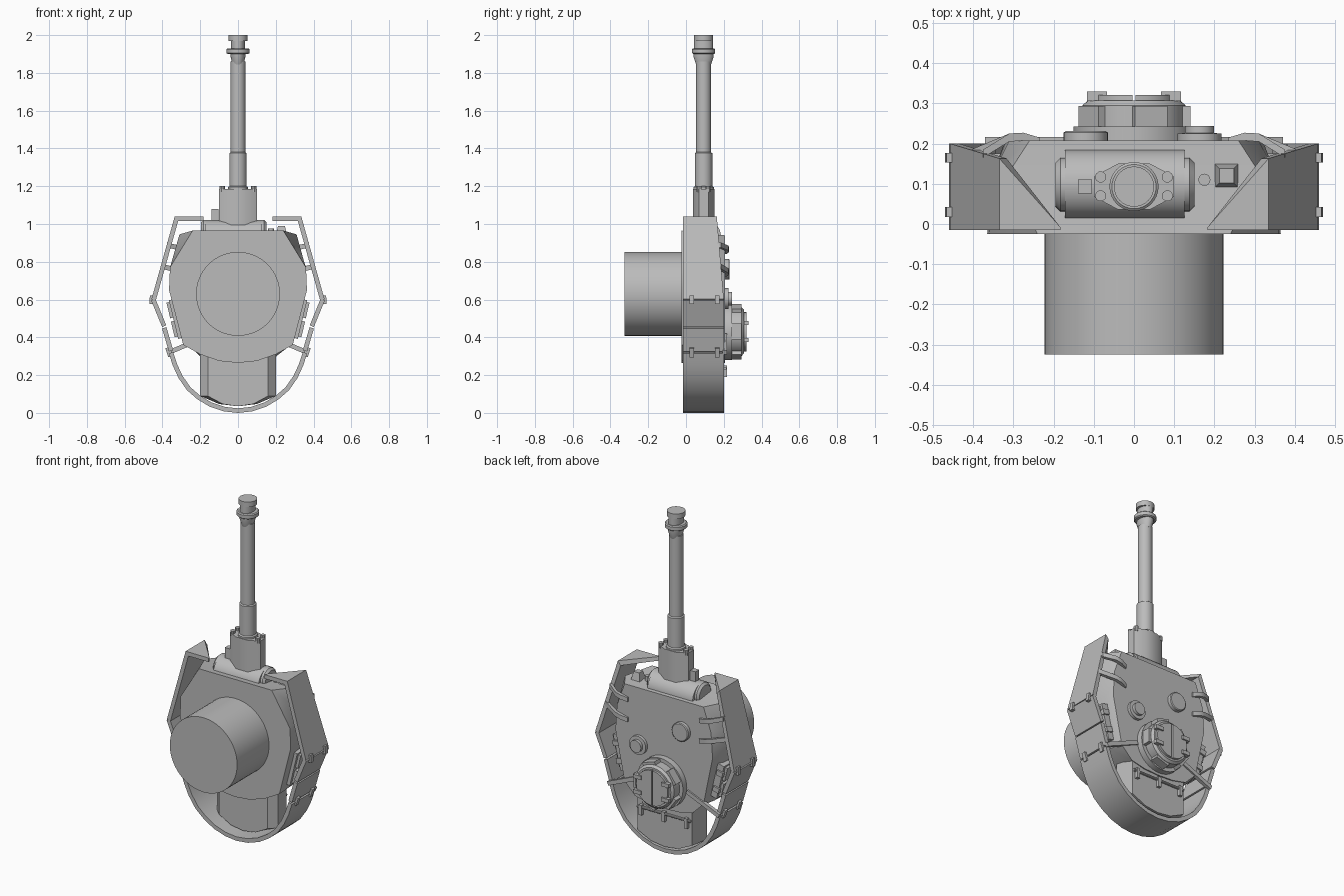
import bpy, bmesh, math
from mathutils import Matrix, Vector

if "Cube" in bpy.data.objects:
    bpy.data.objects.remove(bpy.data.objects["Cube"])

GREY = (0.5, 0.5, 0.5, 1)
mat = bpy.data.materials.new("plain grey")
mat.use_nodes = True
mat.diffuse_color = GREY
mat.node_tree.nodes["Principled BSDF"].inputs["Base Color"].default_value = GREY
parts = []


def finish(name, bm):
    bmesh.ops.recalc_face_normals(bm, faces=bm.faces)
    me = bpy.data.meshes.new(name)
    bm.to_mesh(me)
    bm.free()
    me.materials.append(mat)
    ob = bpy.data.objects.new(name, me)
    bpy.context.collection.objects.link(ob)
    parts.append(ob)
    return ob


def loft(name, rings, closed=False):
    """Skin matching rings of points; cap the ends, or join them if closed."""
    bm = bmesh.new()
    vs = [[bm.verts.new(p) for p in r] for r in rings]
    n = len(rings[0])
    for a, b in zip(vs, vs[1:]):
        for i in range(n):
            j = (i + 1) % n
            bm.faces.new((a[i], a[j], b[j], b[i]))
    bm.faces.new(vs[0])
    bm.faces.new(vs[-1])
    return finish(name, bm)


def box(name, loc, size, turn=0, taper=1):
    """Box turned about the y axis; taper shrinks its +z end."""
    bm = bmesh.new()
    bmesh.ops.create_cube(bm, size=1)
    for v in bm.verts:
        if v.co.z > 0:
            v.co.x *= taper
            v.co.y *= taper
        v.co = Vector(c * s for c, s in zip(v.co, size))
    bm.transform(Matrix.Translation(loc) @ Matrix.Rotation(turn, 4, 'Y'))
    return finish(name, bm)


def lathe(name, origin, axis, profile, segs=32, squash=1):
    """Turn a (radius, height) profile about an axis; squash narrows its x."""
    rot = Vector(axis).to_track_quat('Z', 'Y').to_matrix()
    o = Vector(origin)
    rings = []
    for r, h in profile:
        rings.append([o + rot @ Vector((r * squash * math.cos(math.tau * i / segs),
                                        r * math.sin(math.tau * i / segs), h))
                      for i in range(segs)])
    return loft(name, rings)


def mirrored(half):
    """Close a half outline of (x, z) points across x = 0."""
    return half + [(-x, z) for x, z in reversed(half) if x > 0]


def slab(name, layers):
    """Loft half outlines given as (y, half outline)."""
    return loft(name, [[(x, y, z) for x, z in mirrored(h)] for y, h in layers])


def plate(name, path, y0=-0.015, thick=0.024):
    """Upright sheet along (x, z, top y) points, thickened to its inner side."""
    pts = [Vector((x, z)) for x, z, t in path]
    rings = []
    for i, (x, z, top) in enumerate(path):
        dirs = [(pts[k + 1] - pts[k]).normalized() for k in (i - 1, i) if 0 <= k < len(pts) - 1]
        m = sum(dirs, Vector((0, 0))).normalized()
        nrm = Vector((m.y, -m.x)) * thick / max(m.dot(dirs[0]), 0.5)
        q = pts[i] + nrm
        rings.append([(x, y0, z), (x, top, z), (q.x, top, q.y), (q.x, y0, q.y)])
    return loft(name, rings)


# Turret shell, floor to roof
slab("turret_body", [
    (-0.025, [(.24, .965), (.36, .77), (.365, .65), (.29, .36), (.2, .31), (.1, .275), (0, .265)]),
    (0.13, [(.31, .945), (.35, .8), (.35, .65), (.28, .36), (.2, .31), (.1, .275), (0, .265)]),
    (0.207, [(.26, .94), (.31, .8), (.32, .65), (.26, .36), (.19, .29), (.1, .27), (0, .265)])])
lathe("turret_basket", (0, -.325, .63), (0, 1, 0), [(.222, 0), (.222, .3)], 64)

# Rear stowage bin with hinge rod and latches
rear = [(.2, .4), (.2, .09), (.1, .047), (0, .035)]
slab("rear_bin", [(.05, [(x * .8, z) for x, z in rear]), (.09, rear),
                  (.2, [(x * .9, z) for x, z in rear])])
lathe("bin_hinge", (-.175, .207, .235), (1, 0, 0), [(.008, 0), (.008, .35)], 10)
for x in (-.15, 0, .15):
    box("bin_latch", (x, .207, .22), (.02, .022, .06))

# Gun mantlet, sleeve and barrel
lathe("mantlet_roller", (-.195, .098, .955), (1, 0, 0), [(.055, 0), (.067, .012), (.067, .333), (.055, .345)])
lathe("mantlet_shell", (-.172, .098, .935), (1, 0, 0), [(.087, 0), (.087, .297)])
hexagon = [(.1, .118), (.04, .15), (-.04, .15), (-.1, .118),
           (-.1, .068), (-.04, .036), (.04, .036), (.1, .068)]
loft("gun_sleeve", [[(x, y, z) for x, y in hexagon] for z in (.98, 1.185)])
for sx in (-.083, .083):
    for y in (.07, .117):
        lathe("sleeve_bolt", (sx, y, 1.17), (0, 0, 1), [(.014, 0), (.014, .03)], 10)
box("coaxial_gun_guard", (-.122, .093, 1.035), (.035, .035, .09))
gun = (0, .093, 0)
lathe("gun_barrel", gun, (0, 0, 1), [(.054, 1.15), (.054, 1.195), (.046, 1.2), (.046, 1.375),
                                     (.039, 1.38), (.039, 1.86)])
lathe("muzzle_brake_rear", gun, (0, 0, 1), [(.04, 1.845), (.053, 1.885), (.053, 1.91)], 32, .74)
lathe("muzzle_collar", gun, (0, 0, 1), [(.055, 1.9), (.061, 1.905), (.061, 1.925), (.055, 1.93)])
lathe("muzzle_brake_port", gun, (0, 0, 1), [(.05, 1.92), (.05, 1.98)], 32, .74)
lathe("muzzle_tip", gun, (0, 0, 1), [(.05, 1.97), (.05, 2)])

# Front plate fittings
box("front_visor", (.23, .12, .965), (.06, .06, .05), 0, .6)
lathe("sight_port", (.175, .11, .94), (0, 0, 1), [(.015, 0), (.015, .035)], 16)

# Commander's cupola
cup = (0, 0, .43)
lathe("cupola_base", cup, (0, 1, 0), [(.15, .2), (.15, .243)], 40)
lathe("cupola_ring", cup, (0, 1, 0), [(.128, .24), (.128, .295), (.115, .307)], 40)
for i in range(5):
    ang = math.tau * (i + .25) / 5
    box("vision_block", (.122 * math.sin(ang), .268, .43 + .122 * math.cos(ang)),
        (.085, .05, .036), ang)
for s in (-1, 1):
    arc = [(s * (.004 + .1 * math.cos(t)), .43 + .104 * math.sin(t))
           for t in [math.pi * (k / 12 - .5) for k in range(13)]]
    loft("hatch_leaf", [[(x, y, z) for x, z in arc] for y in (.3, .321)])
    for dz in (-.045, .045):
        box("hatch_hinge", (s * .092, .318, .43 + dz), (.05, .024, .022))

# Roof ventilator and small hatch
lathe("roof_ventilator", (-.12, .2, .76), (0, 1, 0), [(.055, 0), (.055, .027), (.05, .031)])
lathe("signal_port", (.163, .2, .605), (0, 1, 0), [(.055, 0), (.055, .025), (.036, .026), (.036, .044)])

# Spaced armour, its brackets and clamps, and the side hatches
for s in (-1, 1):
    flip = Matrix.Diagonal((s, 1, 1, 1))
    start = len(parts)
    plate("skirt_front", [(.183, 1.04, -.008), (.335, 1.04, .163), (.458, .602, .2)])
    plate("skirt_middle", [(.46, .596, .2), (.402, .455, .2)])
    plate("skirt_side", [(.402, .447, .2), (.366, .325, .2)])
    for y in (.03, .165):
        box("skirt_clamp", (.455, y, .598), (.026, .024, .045), math.radians(-4))
        box("skirt_clamp", (.364, y, .322), (.026, .024, .05), math.radians(18))
    for z, reach in ((.87, .375), (.75, .405)):
        loft("skirt_bracket", [[(x, y + dy, z + dz - (.3 - x) * .25) for dy, dz in
                                ((0, -.013), (0, .013), (.02, .013), (.02, -.013))]
                               for x, y in ((.235, .195), (.275, .207), (.31, .205), (reach, .165))])
    box("rear_bracket", (.26, .205, .365), (.23, .022, .024), math.radians(23))
    lean = math.radians(13.6)
    box("side_hatch_frame", (.317, .1, .5), (.05, .13, .21), lean)
    for off in (-.05, .05):
        box("side_hatch_door", (.323 + off * math.sin(lean), .1, .5 + off), (.07, .1, .085), lean)
        box("side_hatch_hinge", (.33 + off * math.sin(lean), .165, .5 + off), (.04, .02, .03), lean)
    for ob in parts[start:]:
        ob.name = ("left_" if s > 0 else "right_") + ob.name
        if s < 0:
            ob.data.transform(flip)
            ob.data.flip_normals()
curve = [(.366, .315), (.345, .25), (.315, .185), (.27, .12), (.215, .072), (.15, .033), (.075, .008), (0, 0)]
plate("skirt_rear", [(x, z, .2) for x, z in mirrored(curve)])

# Smooth only the round surfaces
bpy.ops.object.select_all(action='DESELECT')
for ob in parts:
    ob.select_set(True)
bpy.context.view_layer.objects.active = parts[0]
bpy.ops.object.shade_smooth_by_angle(angle=math.radians(30))
